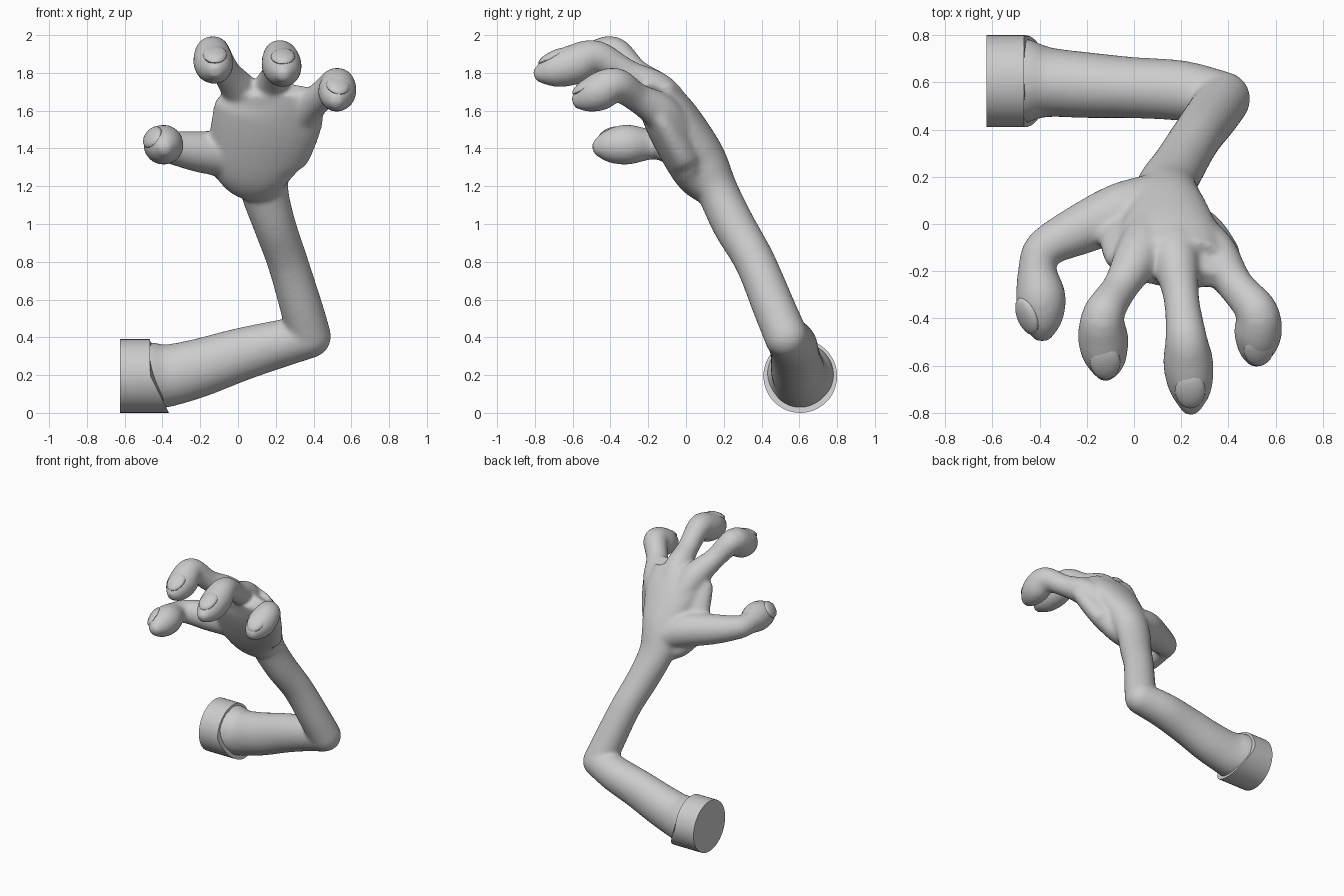
import bpy, bmesh, math
from mathutils import Vector, Matrix

cube = bpy.data.objects.get("Cube")
if cube:
    bpy.data.objects.remove(cube)

# Single grey material
grey = bpy.data.materials.new("plain grey")
grey.use_nodes = True
grey.diffuse_color = (0.6, 0.6, 0.6, 1)
grey.node_tree.nodes["Principled BSDF"].inputs["Base Color"].default_value = grey.diffuse_color


def make_object(name, bm):
    bmesh.ops.recalc_face_normals(bm, faces=bm.faces)
    mesh = bpy.data.meshes.new(name)
    bm.to_mesh(mesh)
    bm.free()
    mesh.materials.append(grey)
    obj = bpy.data.objects.new(name, mesh)
    bpy.context.collection.objects.link(obj)
    return obj


def smooth_by_angle(obj):
    bpy.ops.object.select_all(action='DESELECT')
    obj.select_set(True)
    bpy.context.view_layer.objects.active = obj
    bpy.ops.object.shade_smooth_by_angle(angle=math.radians(40))


def spline(points, steps=5):
    """Smooth path through (x, y, z, half width, half thickness) points."""
    p = [Vector(q if len(q) == 5 else (*q, q[3])) for q in points]
    p = [2 * p[0] - p[1]] + p + [2 * p[-1] - p[-2]]
    out = []
    for a, b, c, d in zip(p, p[1:], p[2:], p[3:]):
        for i in range(steps):
            t = i / steps
            out.append(0.5 * (2 * b + (c - a) * t + (2 * a - 5 * b + 4 * c - d) * t ** 2
                              + (3 * b - a - 3 * c + d) * t ** 3))
    return out + [p[-2]]


def loft(bm, points, side=(1, 0, 0), sides=24):
    """Closed tube with elliptical rings along the path."""
    path = spline(points)
    u, rings = Vector(side), []
    for i, q in enumerate(path):
        before, after = path[max(i - 1, 0)], path[min(i + 1, len(path) - 1)]
        t = Vector((after - before)[:3]).normalized()
        u = (u - t * u.dot(t)).normalized()
        v = t.cross(u)
        ring = []
        for k in range(sides):
            a = math.tau * k / sides
            ring.append(bm.verts.new(Vector(q[:3]) + u * (math.cos(a) * q[3])
                                     + v * (math.sin(a) * q[4])))
        rings.append(ring)
    for r, s in zip(rings, rings[1:]):
        for k in range(sides):
            n = (k + 1) % sides
            bm.faces.new((r[k], r[n], s[n], s[k]))
    bm.faces.new(rings[0][::-1])
    bm.faces.new(rings[-1])


# Arm, palm and fingers, merged into one skin
bm = bmesh.new()
elbow = (0.378, 0.53, 0.405, 0.116)
upper_arm = [(-0.52, 0.605, 0.195, 0.185), (-0.45, 0.605, 0.195, 0.178),
             (-0.36, 0.6, 0.2, 0.148, 0.165), (-0.2, 0.588, 0.24, 0.14, 0.155),
             (0, 0.577, 0.305, 0.13, 0.142), (0.2, 0.565, 0.36, 0.128), elbow]
# The forearm runs on into the back of the hand
forearm = [elbow, (0.335, 0.465, 0.56, 0.113), (0.262, 0.365, 0.8, 0.108),
           (0.192, 0.25, 1.0, 0.113), (0.14, 0.165, 1.18, 0.128, 0.11),
           (0.14, 0.108, 1.32, 0.145, 0.115), (0.145, 0.06, 1.42, 0.17, 0.11),
           (0.15, -0.04, 1.58, 0.21, 0.1), (0.16, -0.13, 1.71, 0.2, 0.075)]
palm = [(0.13, 0.12, 1.18, 0.12, 0.085), (0.105, 0.055, 1.25, 0.205, 0.105),
        (0.1, 0, 1.345, 0.26, 0.115), (0.14, -0.085, 1.5, 0.288, 0.115),
        (0.17, -0.155, 1.625, 0.287, 0.1), (0.168, -0.225, 1.715, 0.22, 0.06)]
thumb = [(0.1, 0.12, 1.31, 0.1), (-0.05, 0.055, 1.365, 0.122),
         (-0.22, -0.02, 1.385, 0.108), (-0.375, -0.1, 1.41, 0.085),
         (-0.41, -0.18, 1.42, 0.08), (-0.395, -0.31, 1.42, 0.107),
         (-0.39, -0.42, 1.41, 0.085), (-0.385, -0.495, 1.4, 0.03)]
index_finger = [(0.07, 0, 1.52, 0.09), (0.02, -0.13, 1.685, 0.1),
                (-0.06, -0.27, 1.8, 0.076), (-0.13, -0.385, 1.905, 0.09),
                (-0.13, -0.49, 1.855, 0.107), (-0.12, -0.59, 1.825, 0.085),
                (-0.12, -0.66, 1.805, 0.03)]
middle_finger = [(0.17, 0, 1.52, 0.09), (0.175, -0.14, 1.695, 0.1),
                 (0.2, -0.31, 1.795, 0.076), (0.22, -0.475, 1.885, 0.088),
                 (0.23, -0.59, 1.845, 0.107), (0.24, -0.71, 1.81, 0.088),
                 (0.24, -0.805, 1.785, 0.03)]
little_finger = [(0.25, -0.02, 1.47, 0.09), (0.34, -0.13, 1.59, 0.1),
                 (0.43, -0.26, 1.67, 0.078), (0.52, -0.37, 1.738, 0.09),
                 (0.525, -0.46, 1.7, 0.102), (0.52, -0.54, 1.665, 0.078),
                 (0.52, -0.6, 1.64, 0.03)]
loft(bm, upper_arm, side=(0, 1, 0))
for part in (forearm, palm, index_finger, middle_finger, little_finger):
    loft(bm, part)
loft(bm, thumb, side=(0, 0, 1))
bmesh.ops.create_icosphere(bm, subdivisions=3, radius=elbow[3],
                           matrix=Matrix.Translation(elbow[:3]))
skin = make_object("arm_and_hand", bm)
remesh = skin.modifiers.new("merge", 'REMESH')
remesh.mode = 'VOXEL'
remesh.voxel_size = 0.013
remesh.use_smooth_shade = True
relax = skin.modifiers.new("relax", 'SMOOTH')
relax.factor = 0.5
relax.iterations = 14

# Fingernails: thin domes, long axis along the finger
nails = {"thumb": ((-0.453, -0.39, 1.46), (-0.7, -0.35, 0.52), (0, -1, 0)),
         "index": ((-0.122, -0.585, 1.897), (0, -0.5, 0.85), (0, -1, -0.4)),
         "middle": ((0.238, -0.705, 1.887), (0, -0.45, 0.88), (0, -1, -0.4)),
         "little": ((0.53, -0.53, 1.737), (0.15, -0.55, 0.8), (0, -1, -0.5))}
for finger, (centre, normal, along) in nails.items():
    n = Vector(normal).normalized()
    y = Vector(along)
    y = (y - n * y.dot(n)).normalized()
    turn = Matrix((y.cross(n), y, n)).transposed().to_4x4()
    bm = bmesh.new()
    bmesh.ops.create_uvsphere(bm, u_segments=20, v_segments=10, radius=1)
    bm.transform(Matrix.Translation(centre) @ turn @ Matrix.Diagonal((0.064, 0.085, 0.028, 1)))
    smooth_by_angle(make_object(finger + "_nail", bm))

# Shoulder collar: cylinder whose lower rim reaches further along the arm
bm = bmesh.new()
place = Matrix.Translation((-0.545, 0.605, 0.195)) @ Matrix.Rotation(math.pi / 2, 4, 'Y')
bmesh.ops.create_cone(bm, cap_ends=True, segments=48, radius1=0.195, radius2=0.195,
                      depth=0.16, matrix=place)
for v in bm.verts:
    if v.co.x > -0.5:
        v.co.x += 0.5 * max(0, 0.2 - v.co.z)
smooth_by_angle(make_object("shoulder_collar", bm))
